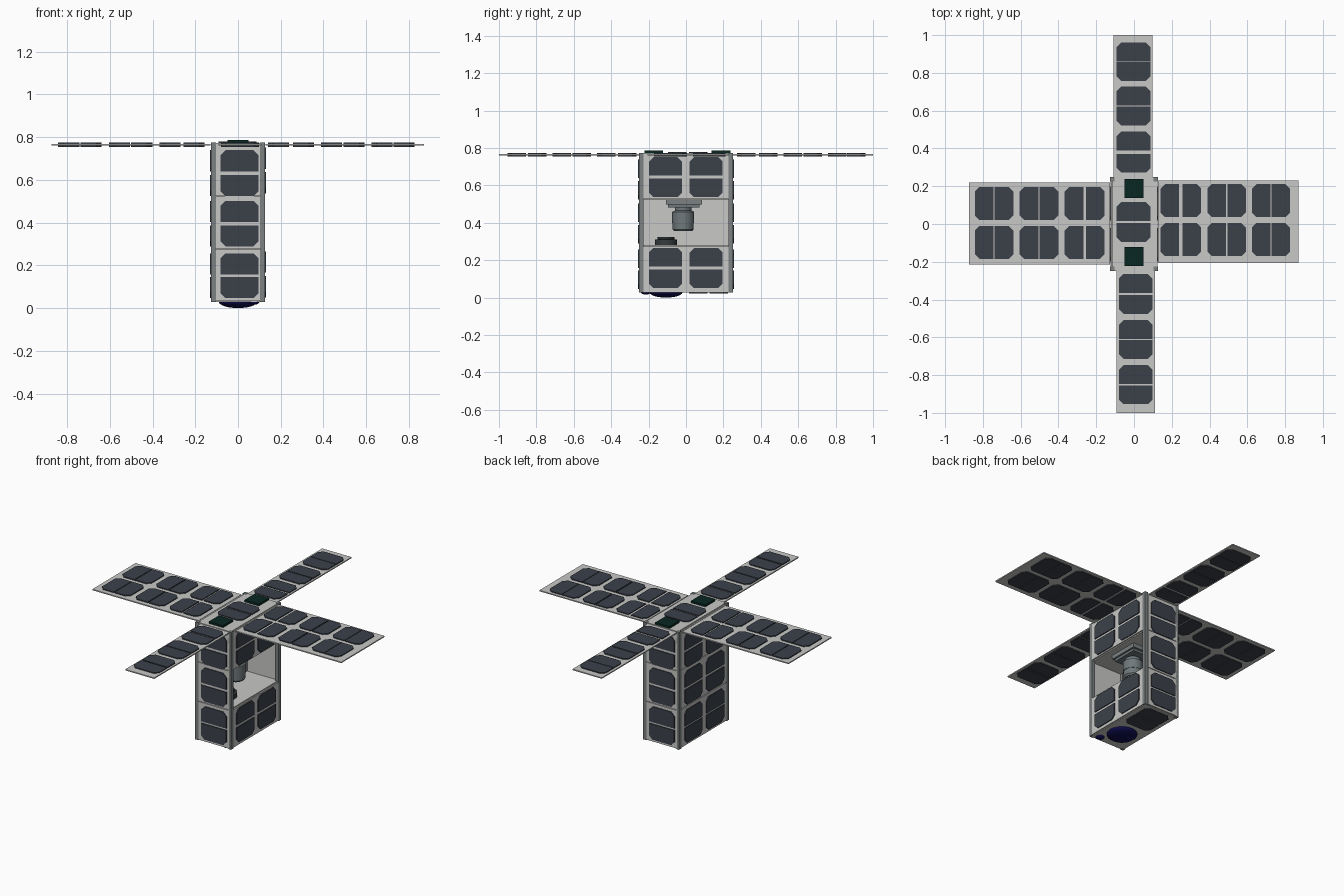
import bpy, bmesh, math
from mathutils import Vector

if "Cube" in bpy.data.objects:
    bpy.data.objects.remove(bpy.data.objects["Cube"])


def mat(name, r, g, b):
    m = bpy.data.materials.new(name)
    m.diffuse_color = (r, g, b, 1)
    m.use_nodes = True
    m.node_tree.nodes["Principled BSDF"].inputs["Base Color"].default_value = m.diffuse_color
    return m


PANEL = mat("light grey panel", 0.58, 0.58, 0.57)
CELL = mat("dark slate cell", 0.044, 0.052, 0.068)
RAIL = mat("grey metal", 0.20, 0.22, 0.22)
STEEL = mat("mid grey steel", 0.16, 0.19, 0.20)
DARK = mat("charcoal", 0.035, 0.045, 0.05)
GREEN = mat("dark green", 0.003, 0.02, 0.016)
LENS = mat("navy glass", 0.005, 0.004, 0.08)


def finish(name, bm, material, smooth=False):
    bmesh.ops.recalc_face_normals(bm, faces=bm.faces)
    me = bpy.data.meshes.new(name)
    bm.to_mesh(me)
    bm.free()
    me.materials.append(material)
    ob = bpy.data.objects.new(name, me)
    bpy.context.collection.objects.link(ob)
    if smooth:
        bpy.context.view_layer.objects.active = ob
        ob.select_set(True)
        bpy.ops.object.shade_smooth_by_angle(angle=math.radians(35))
        ob.select_set(False)
    return ob


def box(name, x0, x1, y0, y1, z0, z1, material):
    bm = bmesh.new()
    bmesh.ops.create_cube(bm, size=1)
    for v in bm.verts:
        v.co = Vector(((x0 + x1) / 2 + v.co.x * (x1 - x0),
                       (y0 + y1) / 2 + v.co.y * (y1 - y0),
                       (z0 + z1) / 2 + v.co.z * (z1 - z0)))
    return finish(name, bm, material)


def lathe(name, x, y, profile, material, n=32):
    """Turn a (radius, z) profile around a vertical axis."""
    bm = bmesh.new()
    rings = [[bm.verts.new((x + r * math.cos(math.tau * i / n),
                            y + r * math.sin(math.tau * i / n), z))
              for i in range(n)] for r, z in profile]
    for a, b in zip(rings, rings[1:]):
        for i in range(n):
            j = (i + 1) % n
            bm.faces.new((a[i], a[j], b[j], b[i]))
    bm.faces.new(rings[0])
    bm.faces.new(rings[-1])
    return finish(name, bm, material, True)


def cells(name, place, columns, rows, h=0.099, t=0.006, c=0.024):
    """Thin cells in pairs, corners cut on the outer edge of each pair."""
    bm = bmesh.new()
    for u0, u1 in columns:
        for k, v0 in enumerate(rows):
            v1 = v0 + h
            if k % 2 == 0:
                v0, v1 = v1, v0
            s = c if v1 > v0 else -c
            pts = [(u0, v0), (u1, v0), (u1, v1 - s), (u1 - c, v1),
                   (u0 + c, v1), (u0, v1 - s)]
            lo = [bm.verts.new(place(u, v, 0)) for u, v in pts]
            hi = [bm.verts.new(place(u, v, t)) for u, v in pts]
            bm.faces.new(lo)
            bm.faces.new(hi)
            for i in range(6):
                j = (i + 1) % 6
                bm.faces.new((lo[i], lo[j], hi[j], hi[i]))
    return finish(name, bm, CELL)


# corner rails
for sx, nx in ((-1, "left"), (1, "right")):
    for sy, ny in ((-1, "front"), (1, "back")):
        xs = sorted((sx * 0.103, sx * 0.126))
        ys = sorted((sy * 0.226, sy * 0.25))
        box(f"{ny}_{nx}_rail", *xs, *ys, 0.028, 0.774, RAIL)

# body walls, one panel per stacked module; the right middle one is left open
modules = ((0.032, 0.274), (0.278, 0.524), (0.528, 0.768))
for i, (z0, z1) in enumerate(modules):
    box(f"front_panel_{i}", -0.102, 0.113, -0.25, -0.242, z0, z1, PANEL)
    box(f"back_panel_{i}", -0.113, 0.102, 0.242, 0.25, z0, z1, PANEL)
    box(f"left_panel_{i}", -0.125, -0.117, -0.226, 0.226, z0, z1, PANEL)
    if i != 1:
        box(f"right_panel_{i}", 0.117, 0.125, -0.226, 0.226, z0, z1, PANEL)

# decks, top and bottom plates
for name, z in (("lower_deck", 0.272), ("upper_deck", 0.522)):
    box(name, -0.116, 0.116, -0.24, 0.24, z, z + 0.008, PANEL)
box("bottom_plate", -0.118, 0.118, -0.242, 0.242, 0.028, 0.036, PANEL)
box("top_plate", -0.113, 0.118, -0.243, 0.243, 0.764, 0.773, PANEL)

# body cells
ROWS = (0.046, 0.157, 0.288, 0.403, 0.524, 0.64)
PAIR = ((-0.198, -0.021), (0.019, 0.196))
cells("front_cells", lambda u, v, n: (u, -0.25 - n, v), ((-0.082, 0.096),), ROWS)
cells("back_cells", lambda u, v, n: (-u, 0.25 + n, v), ((-0.082, 0.096),), ROWS)
cells("left_cells", lambda u, v, n: (-0.125 - n, u, v), PAIR, ROWS)
cells("right_cells", lambda u, v, n: (0.125 + n, u, v), PAIR, (0.05, 0.166, 0.537, 0.652))
cells("top_cells", lambda u, v, n: (u, v, 0.773 + n), ((-0.092, 0.087),), (-0.095, 0.017))
cells("bottom_cells", lambda u, v, n: (u, v, 0.028 - n), ((-0.09, 0.09),), (0.015, 0.125))

# four wings with cells on both faces
WZ0, WZ1 = 0.761, 0.768
box("back_wing", -0.108, 0.098, 0.25, 1.0, WZ0, WZ1, PANEL)
box("front_wing", -0.092, 0.111, -1.0, -0.244, WZ0, WZ1, PANEL)
box("right_wing", 0.128, 0.87, -0.206, 0.229, WZ0, WZ1, PANEL)
box("left_wing", -0.874, -0.128, -0.214, 0.22, WZ0, WZ1, PANEL)
for side, z, s in (("upper", WZ1, 1), ("lower", WZ0, -1)):
    along_y = lambda u, v, n: (u, v, z + s * n)
    along_x = lambda u, v, n: (v, u, z + s * n)
    cells(f"back_wing_{side}_cells", along_y, ((-0.092, 0.087),),
          (0.272, 0.39, 0.522, 0.628, 0.758, 0.861))
    cells(f"front_wing_{side}_cells", along_y, ((-0.08, 0.098),),
          (-0.954, -0.846, -0.714, -0.608, -0.476, -0.364))
    cells(f"right_wing_{side}_cells", along_x, ((0.037, 0.211), (-0.17, 0.005)),
          (0.14, 0.257, 0.388, 0.494, 0.624, 0.727))
    cells(f"left_wing_{side}_cells", along_x, ((0.021, 0.196), (-0.185, -0.01)),
          (-0.842, -0.738, -0.605, -0.5, -0.367, -0.255))

# green antenna patches on top
box("back_antenna_patch", -0.05, 0.05, 0.137, 0.238, 0.773, 0.786, GREEN)
box("front_antenna_patch", -0.05, 0.05, -0.222, -0.122, 0.773, 0.786, GREEN)

# hanging instrument in the open bay: stepped mount, neck and barrel
box("instrument_mount", -0.09, 0.075, -0.107, 0.086, 0.497, 0.523, RAIL)
box("instrument_flange", -0.078, 0.063, -0.096, 0.072, 0.482, 0.497, STEEL)
lathe("instrument_barrel", -0.005, -0.015,
      [(0.045, 0.482), (0.045, 0.465), (0.059, 0.458), (0.059, 0.40),
       (0.056, 0.40), (0.056, 0.365), (0.048, 0.355)], STEEL)

# round sensor standing on the lower deck
lathe("deck_sensor", -0.005, -0.107,
      [(0.06, 0.28), (0.06, 0.31), (0.045, 0.312), (0.045, 0.325)], DARK)


# domed lenses under the body
def dome(r, h, z):
    steps = [math.radians(a) for a in (0, 15, 30, 45, 60, 75, 88)]
    return [(r * math.cos(a), z - h * math.sin(a)) for a in steps]


lathe("main_lens", 0, -0.107, dome(0.088, 0.028, 0.028), LENS, 40)
lathe("small_lens", 0.075, -0.215, dome(0.025, 0.012, 0.028), LENS, 24)
